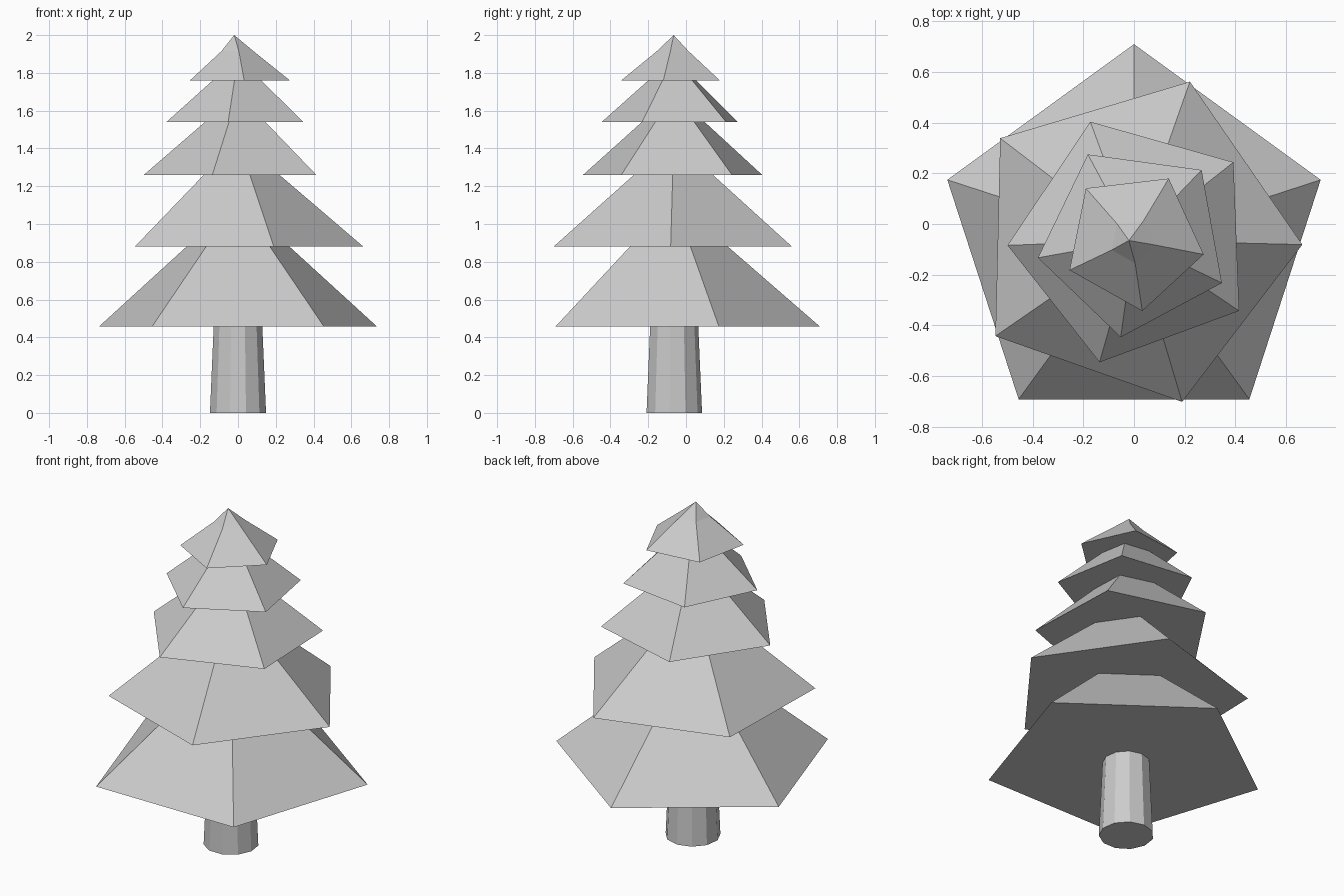
import bpy, bmesh
from math import cos, sin, radians, tau

if "Cube" in bpy.data.objects:
    bpy.data.objects.remove(bpy.data.objects["Cube"])

CX, CY = 0.0, -0.065   # tree axis


def loft(name, rings, sides, angle):
    """Closed solid through rings of (radius, z, x shift); radius 0 makes a tip."""
    bm = bmesh.new()
    loops = []
    for r, z, dx in rings:
        n = sides if r > 0 else 1
        loops.append([bm.verts.new((CX + dx + r * cos(radians(angle) + tau * i / sides),
                                    CY + r * sin(radians(angle) + tau * i / sides), z))
                      for i in range(n)])
    for a, b in zip(loops, loops[1:]):
        for i in range(sides):
            j = (i + 1) % sides
            if len(b) == 1:
                bm.faces.new((a[i], a[j], b[0]))
            else:
                bm.faces.new((a[i], a[j], b[j], b[i]))
    for cap in (loops[0], loops[-1]):
        if len(cap) > 2:
            bm.faces.new(cap)
    bmesh.ops.recalc_face_normals(bm, faces=bm.faces)
    mesh = bpy.data.meshes.new(name)
    bm.to_mesh(mesh)
    bm.free()
    obj = bpy.data.objects.new(name, mesh)
    bpy.context.collection.objects.link(obj)


# Tapered trunk
loft("trunk", [(0.15, 0, 0), (0.13, 0.46, 0)], 11, 90)

# Five-sided branch tiers: base z, top z, base radius, top radius, rotation
tiers = [
    (0.457, 0.88, 0.774, 0.287, 18),
    (0.88, 1.26, 0.664, 0.220, -1.4),
    (1.26, 1.54, 0.499, 0.175, 38.2),
    (1.54, 1.76, 0.385, 0.136, 46.2),
]
for k, (z0, z1, r0, r1, a) in enumerate(tiers, 1):
    loft(f"branch_tier_{k}", [(r0, z0, 0), (r1, z1, 0)], 5, a)

# Top tier with a slightly leaning tip
loft("tree_top", [(0.28, 1.76, 0), (0.09, 1.915, -0.006), (0, 2.0, -0.02)], 5, 60.7)
